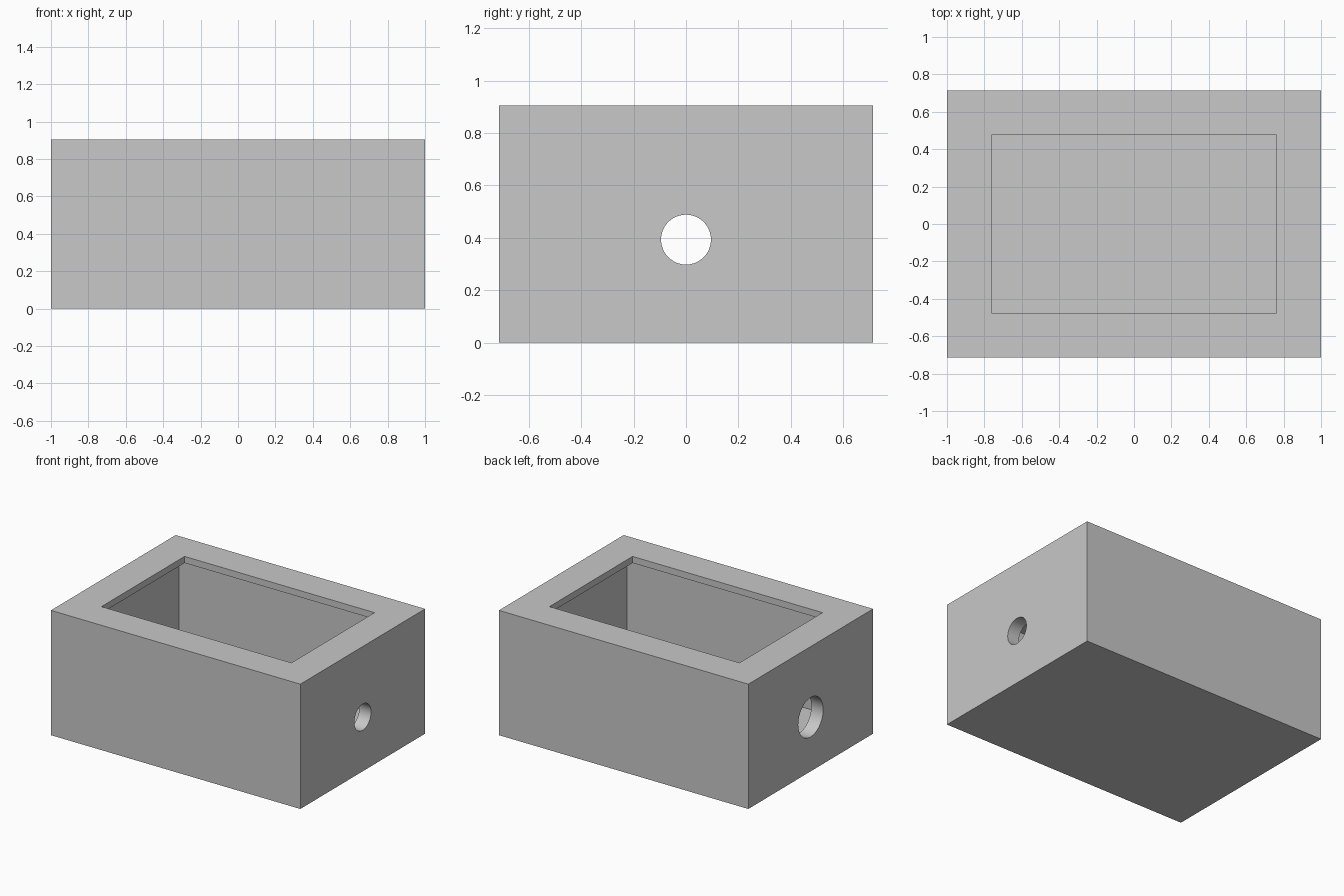
import bpy
from math import pi

if "Cube" in bpy.data.objects:
    bpy.data.objects.remove(bpy.data.objects["Cube"], do_unlink=True)

U = 1 / 21                                  # model unit: the box is 42 units long
LENGTH, DEPTH, BODY_H, LID_H = 42 * U, 30 * U, 18 * U, U
WALL, MARGIN, HOLE_Z = 2 * U, 5 * U, 8.25 * U

grey = bpy.data.materials.new("plain grey")
grey.use_nodes = True
grey.diffuse_color = (0.58, 0.58, 0.58, 1)
grey.node_tree.nodes["Principled BSDF"].inputs["Base Color"].default_value = (0.58, 0.58, 0.58, 1)


def block(name, x, y, z0, z1):
    bpy.ops.mesh.primitive_cube_add(size=1, location=(0, 0, (z0 + z1) / 2))
    ob = bpy.context.object
    ob.name = name
    ob.scale = (x, y, z1 - z0)
    bpy.ops.object.transform_apply(location=True, rotation=False, scale=True)
    ob.data.materials.append(grey)
    return ob


def bore(name, radius, side):
    bpy.ops.mesh.primitive_cylinder_add(vertices=64, radius=radius, depth=4 * WALL,
                                        location=(side * LENGTH / 2, 0, HOLE_Z),
                                        rotation=(0, pi / 2, 0))
    ob = bpy.context.object
    ob.name = name
    ob.data.materials.append(grey)
    return ob


def cut(target, cutter):
    mod = target.modifiers.new("cut", 'BOOLEAN')
    mod.operation, mod.solver, mod.object = 'DIFFERENCE', 'EXACT', cutter
    bpy.ops.object.select_all(action='DESELECT')
    target.select_set(True)
    bpy.context.view_layer.objects.active = target
    bpy.ops.object.modifier_apply(modifier=mod.name)
    bpy.data.objects.remove(cutter, do_unlink=True)


# Open box with a floor, four walls and a hole at each end
body = block("box_body", LENGTH, DEPTH, 0, BODY_H)
cut(body, block("cavity_cutter", LENGTH - 2 * WALL, DEPTH - 2 * WALL, WALL, BODY_H + WALL))
cut(body, bore("small_hole_cutter", 2 * U, 1))
cut(body, bore("large_hole_cutter", 3 * U, -1))
bpy.ops.object.shade_smooth_by_angle()

# Thin top frame overhanging the cavity
frame = block("top_frame", LENGTH, DEPTH, BODY_H, BODY_H + LID_H)
cut(frame, block("window_cutter", LENGTH - 2 * MARGIN, DEPTH - 2 * MARGIN,
                 BODY_H - LID_H, BODY_H + 2 * LID_H))
